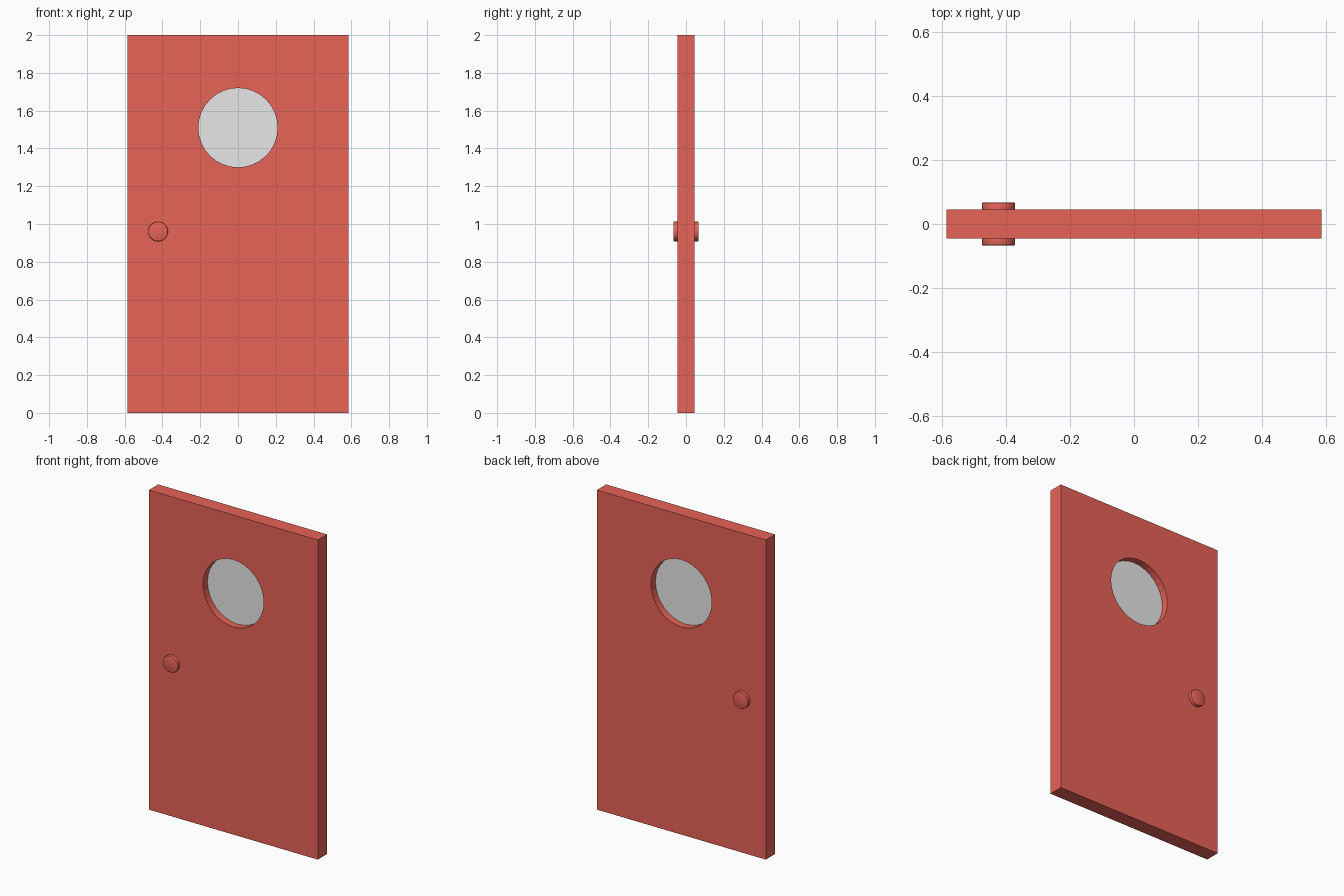
import bpy
import math

cube = bpy.data.objects.get("Cube")
if cube:
    bpy.data.objects.remove(cube, do_unlink=True)

THICK = 0.092
WINDOW_R, WINDOW_Z = 0.21, 1.51
KNOB_X, KNOB_Z = -0.423, 0.96


def material(name, rgb):
    mat = bpy.data.materials.new(name)
    mat.use_nodes = True
    mat.diffuse_color = (*rgb, 1)
    bsdf = next(n for n in mat.node_tree.nodes if n.type == "BSDF_PRINCIPLED")
    bsdf.inputs["Base Color"].default_value = (*rgb, 1)
    return mat


red = material("door_red", (0.8, 0.125, 0.095))
grey = material("glass_grey", (0.8, 0.8, 0.8))


def disc(name, radius, depth, location, mat):
    """Cylinder whose axis runs front to back."""
    bpy.ops.mesh.primitive_cylinder_add(vertices=32, radius=radius, depth=depth,
                                        location=location, rotation=(math.pi / 2, 0, 0))
    obj = bpy.context.object
    obj.name = name
    obj.data.materials.append(mat)
    return obj


def apply_modifier(obj, mod):
    bpy.context.view_layer.objects.active = obj
    bpy.ops.object.modifier_apply(modifier=mod.name)


# Door panel with a round window opening
bpy.ops.mesh.primitive_cube_add(size=1, location=(0, 0, 1))
panel = bpy.context.object
panel.name = "door_panel"
panel.scale = (1.17, THICK, 2)
bpy.ops.object.transform_apply(location=False, rotation=False, scale=True)
panel.data.materials.append(red)

cutter = disc("window_cutter", WINDOW_R, THICK * 3, (0, 0, WINDOW_Z), red)
cutter.hide_render = True
cut = panel.modifiers.new("window_cut", "BOOLEAN")
cut.operation = "DIFFERENCE"
cut.solver = "EXACT"
cut.object = cutter
apply_modifier(panel, cut)
bpy.data.objects.remove(cutter, do_unlink=True)

# Thin pane in the middle of the opening
disc("window_glass", WINDOW_R, 0.004, (0, 0, WINDOW_Z), grey)

# Round knob on each side, with a softened rim
for side, y in (("front", -1), ("back", 1)):
    knob = disc(side + "_knob", 0.052, 0.037, (KNOB_X, y * 0.0485, KNOB_Z), red)
    rim = knob.modifiers.new("rim", "BEVEL")
    rim.width = 0.004
    rim.segments = 2
    rim.limit_method = "ANGLE"
    rim.angle_limit = math.radians(40)
    apply_modifier(knob, rim)
    bpy.ops.object.shade_smooth_by_angle(angle=math.radians(30))
